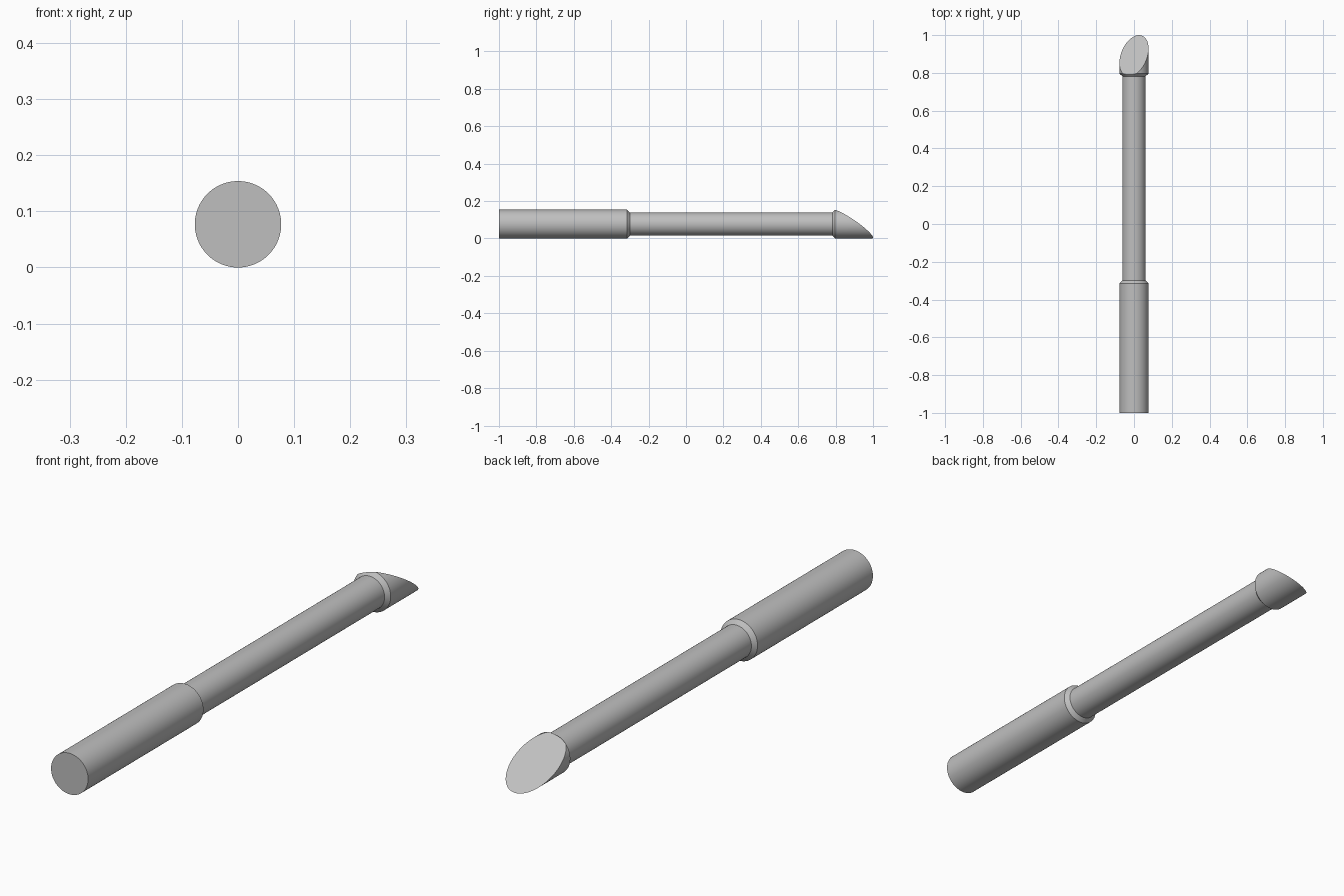
import bpy, bmesh, math
from mathutils import Vector

cube = bpy.data.objects.get("Cube")
if cube:
    bpy.data.objects.remove(cube, do_unlink=True)

R, SHAFT_R, SIDES = 0.077, 0.062, 96
CHAMFER = R - SHAFT_R

grey = bpy.data.materials.new("satin grey")
grey.use_nodes = True
grey.diffuse_color = (0.52, 0.52, 0.52, 1)
grey.node_tree.nodes["Principled BSDF"].inputs["Base Color"].default_value = grey.diffuse_color


def turned(name, profile, cut=None):
    """Turn (radius, y) points round the long axis; cut = (point, normal) trims and caps."""
    bm = bmesh.new()
    rings = []
    for r, y in profile:
        angles = [2 * math.pi * i / SIDES for i in range(SIDES)]
        rings.append([bm.verts.new((r * math.cos(a), y, R + r * math.sin(a))) for a in angles])
    for low, high in zip(rings, rings[1:]):
        for i in range(SIDES):
            j = (i + 1) % SIDES
            bm.faces.new((low[i], low[j], high[j], high[i]))
    bm.faces.new(rings[0])
    bm.faces.new(rings[-1])
    if cut:
        geom = bm.verts[:] + bm.edges[:] + bm.faces[:]
        result = bmesh.ops.bisect_plane(bm, geom=geom, plane_co=cut[0], plane_no=cut[1], clear_outer=True)
        edges = [e for e in result["geom_cut"] if isinstance(e, bmesh.types.BMEdge)]
        bmesh.ops.contextual_create(bm, geom=edges)
    bmesh.ops.recalc_face_normals(bm, faces=bm.faces[:])
    mesh = bpy.data.meshes.new(name)
    bm.to_mesh(mesh)
    bm.free()
    mesh.materials.append(grey)
    obj = bpy.data.objects.new(name, mesh)
    bpy.context.collection.objects.link(obj)
    bpy.ops.object.select_all(action="DESELECT")
    obj.select_set(True)
    bpy.context.view_layer.objects.active = obj
    bpy.ops.object.shade_smooth_by_angle(angle=math.radians(25))
    return obj


# Thick handle with a chamfered shoulder
turned("handle", [(R, -1), (R, -0.3 - CHAMFER), (SHAFT_R, -0.3)])

# Slim shaft
turned("shaft", [(SHAFT_R, -0.3), (SHAFT_R, 0.782)])

# Tip with chamfered back and a slanted, slightly rolled bevel face
side_slope, down_slope = 0.038 / R, 0.102 / R
turned("bevel_tip", [(SHAFT_R, 0.782), (R, 0.782 + CHAMFER), (R, 1.1)],
       cut=(Vector((0, 0.891, R)), Vector((-side_slope, 1, down_slope))))
